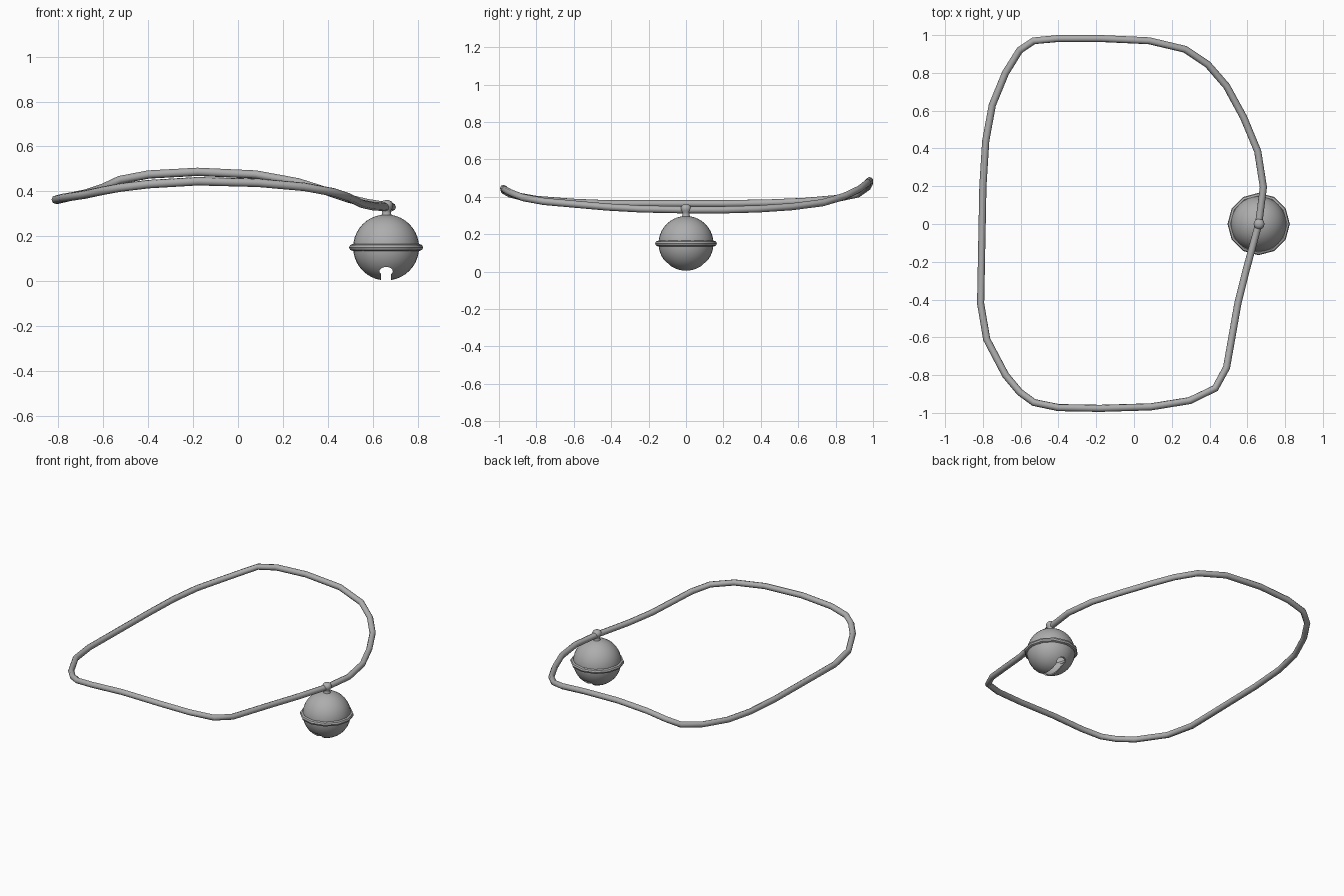
import bpy
import bmesh
import math
from mathutils import Vector

cube = bpy.data.objects.get("Cube")
if cube:
    bpy.data.objects.remove(cube, do_unlink=True)

# Single metal colour
metal = bpy.data.materials.new("grey_metal")
metal.use_nodes = True
grey = (0.42, 0.42, 0.42, 1)
metal.diffuse_color = grey
metal.node_tree.nodes["Principled BSDF"].inputs["Base Color"].default_value = grey

BELL = Vector((0.66, 0, 0.15))
RADIUS = 0.147


def activate(obj):
    bpy.ops.object.select_all(action='DESELECT')
    obj.select_set(True)
    bpy.context.view_layer.objects.active = obj


def finish(obj, name, angle=50):
    obj.name = name
    obj.data.materials.clear()
    obj.data.materials.append(metal)
    activate(obj)
    bpy.ops.object.shade_smooth_by_angle(angle=math.radians(angle))
    return obj


def apply_modifier(obj, kind, **settings):
    activate(obj)
    mod = obj.modifiers.new(kind.lower(), kind)
    for key, value in settings.items():
        setattr(mod, key, value)
    bpy.ops.object.modifier_apply(modifier=mod.name)


def cut(obj, cutter):
    apply_modifier(obj, 'BOOLEAN', operation='DIFFERENCE', solver='EXACT', object=cutter)
    bpy.data.objects.remove(cutter, do_unlink=True)


def lathe(name, profile, centre, steps):
    # Spin a radius/height profile around the vertical axis
    bm = bmesh.new()
    verts = [bm.verts.new((r, 0, z)) for r, z in profile]
    edges = [bm.edges.new(pair) for pair in zip(verts, verts[1:])]
    bmesh.ops.spin(bm, geom=verts + edges, cent=(0, 0, 0), axis=(0, 0, 1),
                   angle=math.tau, steps=steps, use_duplicate=False)
    bmesh.ops.remove_doubles(bm, verts=bm.verts, dist=0.0005)
    bmesh.ops.recalc_face_normals(bm, faces=bm.faces)
    mesh = bpy.data.meshes.new(name)
    bm.to_mesh(mesh)
    bm.free()
    obj = bpy.data.objects.new(name, mesh)
    obj.location = centre
    bpy.context.collection.objects.link(obj)
    return finish(obj, name)


# Cord: closed angular loop, lifted at the front and back
path = [
    (-.80, .2, .363), (-.785, .44, .367), (-.75, .63, .375), (-.68, .8, .39),
    (-.605, .92, .415), (-.53, .97, .45), (-.4, .982, .475), (-.18, .982, .487),
    (.08, .97, .475), (.27, .925, .44), (.39, .845, .402), (.49, .73, .368),
    (.58, .565, .347), (.655, .385, .335), (.685, .195, .33), (.66, 0, .33),
    (.595, -.24, .335), (.55, -.42, .345), (.49, -.76, .375), (.43, -.87, .395),
    (.295, -.935, .42), (.09, -.968, .438), (-.18, -.976, .445), (-.4, -.972, .432),
    (-.53, -.945, .416), (-.605, -.89, .402), (-.68, -.8, .386), (-.78, -.61, .371),
    (-.812, -.42, .363),
]
curve = bpy.data.curves.new("cord", 'CURVE')
curve.dimensions = '3D'
curve.bevel_depth = 0.019
curve.bevel_resolution = 2
spline = curve.splines.new('POLY')
spline.points.add(len(path) - 1)
for point, co in zip(spline.points, path):
    point.co = (*co, 1)
spline.use_cyclic_u = True
cord = bpy.data.objects.new("cord", curve)
bpy.context.collection.objects.link(cord)
activate(cord)
bpy.ops.object.convert(target='MESH')
finish(bpy.context.object, "cord")

# Bell body: hollow ball with a keyhole slot running front to back
bpy.ops.mesh.primitive_uv_sphere_add(segments=32, ring_count=20, radius=RADIUS, location=BELL)
bell = bpy.context.object
apply_modifier(bell, 'SOLIDIFY', thickness=0.008, offset=-1)

bpy.ops.mesh.primitive_cube_add(size=1, location=(BELL.x, 0, 0))
slot = bpy.context.object
slot.scale = (0.044, 0.5, 0.08)
cut(bell, slot)

bpy.ops.mesh.primitive_cylinder_add(vertices=16, radius=1, depth=1,
                                    location=(BELL.x, 0, 0.044), rotation=(math.pi / 2, 0, 0))
eye = bpy.context.object
eye.scale = (0.03, 0.019, 0.5)
cut(bell, eye)
finish(bell, "bell_body", 40)

# Faceted band around the middle of the bell
bpy.ops.mesh.primitive_torus_add(major_segments=12, minor_segments=8, major_radius=0.15,
                                 minor_radius=0.015, location=BELL)
finish(bpy.context.object, "bell_band", 40)

# Hanger: flared neck and rounded knob gripping the cord
knob = [(0, -.045), (.024, -.045), (.019, -.03), (.02, -.018), (.028, -.006),
        (.029, .008), (.023, .02), (.012, .026), (0, .027)]
lathe("bell_hanger", knob, (BELL.x + 0.002, 0, 0.334), 12)
